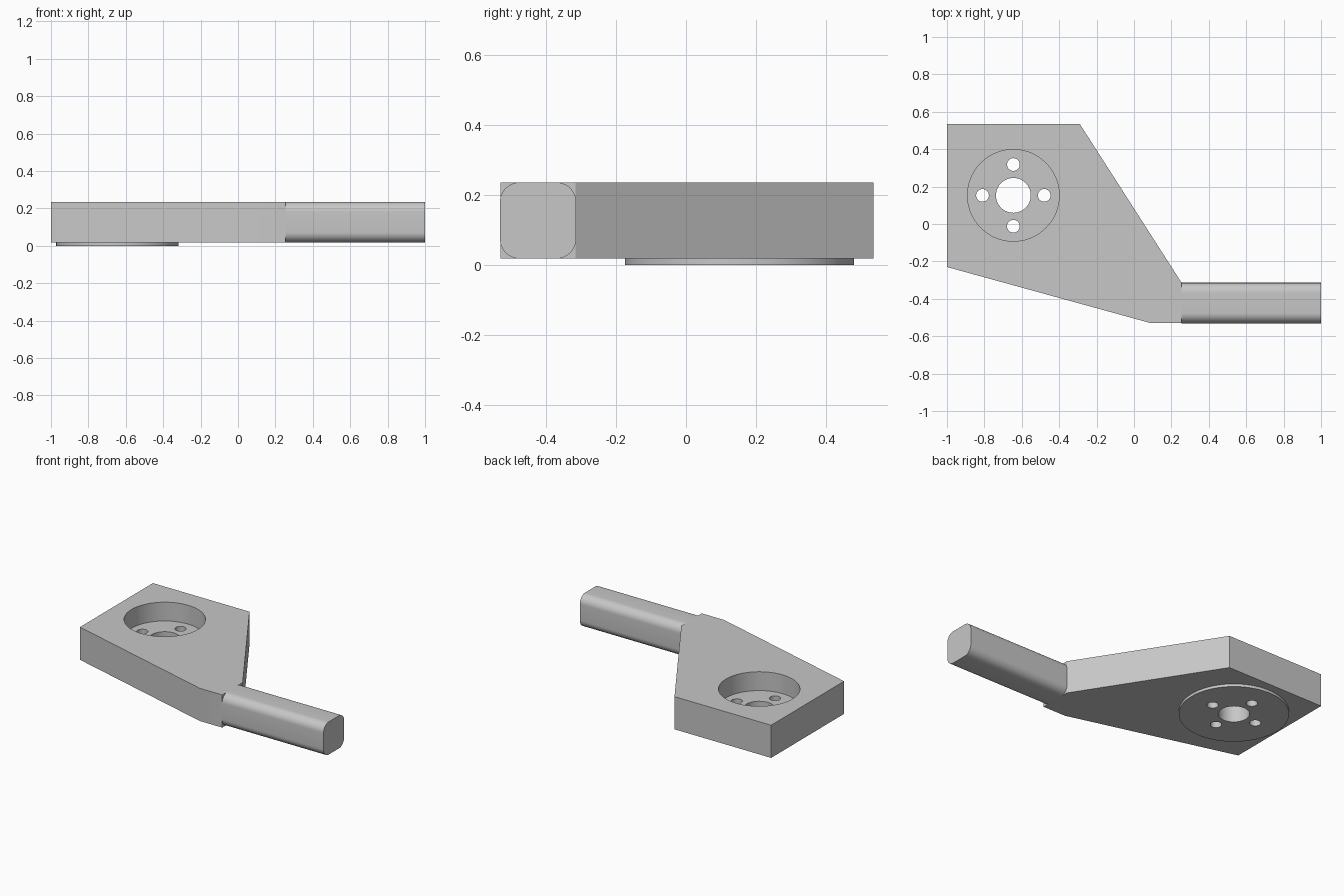
import bpy
import bmesh
from math import sin, cos, pi, radians

if "Cube" in bpy.data.objects:
    bpy.data.objects.remove(bpy.data.objects["Cube"])

# Single flat grey
grey = bpy.data.materials.new("plain grey")
grey.use_nodes = True
COLOUR = (0.57, 0.57, 0.57, 1)
grey.diffuse_color = COLOUR
grey.node_tree.nodes["Principled BSDF"].inputs["Base Color"].default_value = COLOUR

BASE, TOP = 0.018, 0.235
HUB = (-0.645, 0.153)


def prism(name, points, offset):
    """Extrude a closed outline of 3D points along offset."""
    bm = bmesh.new()
    face = bm.faces.new([bm.verts.new(p) for p in points])
    new = bmesh.ops.extrude_face_region(bm, geom=[face])["geom"]
    bmesh.ops.translate(bm, vec=offset,
                        verts=[v for v in new if isinstance(v, bmesh.types.BMVert)])
    bmesh.ops.recalc_face_normals(bm, faces=bm.faces)
    mesh = bpy.data.meshes.new(name)
    bm.to_mesh(mesh)
    bm.free()
    mesh.materials.append(grey)
    obj = bpy.data.objects.new(name, mesh)
    bpy.context.collection.objects.link(obj)
    return obj


def disc(name, dx, dy, radius, low, high, sides=64):
    ring = [(HUB[0] + dx + radius * cos(2 * pi * i / sides),
             HUB[1] + dy + radius * sin(2 * pi * i / sides), low) for i in range(sides)]
    return prism(name, ring, (0, 0, high - low))


def activate(obj):
    bpy.ops.object.select_all(action="DESELECT")
    obj.select_set(True)
    bpy.context.view_layer.objects.active = obj


def combine(target, tool, operation):
    activate(target)
    mod = target.modifiers.new(operation.lower(), "BOOLEAN")
    mod.operation = operation
    mod.solver = "EXACT"
    mod.object = tool
    bpy.ops.object.modifier_apply(modifier=mod.name)
    bpy.data.objects.remove(tool)


# Angled mounting plate
outline = [(-1, 0.535), (-0.29, 0.535), (0.255, -0.315),
           (0.255, -0.53), (0.09, -0.53), (-1, -0.23)]
plate = prism("mounting_plate", [(x, y, BASE) for x, y in outline], (0, 0, TOP - BASE))

# Raised round boss underneath, then the deep pocket above it
combine(plate, disc("boss", 0, 0, 0.327, 0, 0.05, 96), "UNION")
combine(plate, disc("pocket", 0, 0, 0.245, 0.11, 0.4, 96), "DIFFERENCE")

# Centre bore and four screw holes
combine(plate, disc("bore", 0, 0, 0.093, -0.1, 0.2), "DIFFERENCE")
for i in range(4):
    a = i * pi / 2
    combine(plate, disc("screw_hole", 0.165 * cos(a), 0.165 * sin(a), 0.034, -0.1, 0.2, 32),
            "DIFFERENCE")

# Rounded square arm
R, STEPS = 0.055, 10
half = (TOP - BASE) / 2
section = []
for q, (sy, sz) in enumerate([(1, 1), (-1, 1), (-1, -1), (1, -1)]):
    for i in range(STEPS + 1):
        a = (q + i / STEPS) * pi / 2
        section.append((0.255, -0.4225 + sy * (half - R) + R * cos(a),
                        BASE + half + sz * (half - R) + R * sin(a)))
arm = prism("arm", section, (0.745, 0, 0))

for obj in (plate, arm):
    activate(obj)
    bpy.ops.object.shade_smooth_by_angle(angle=radians(30))
